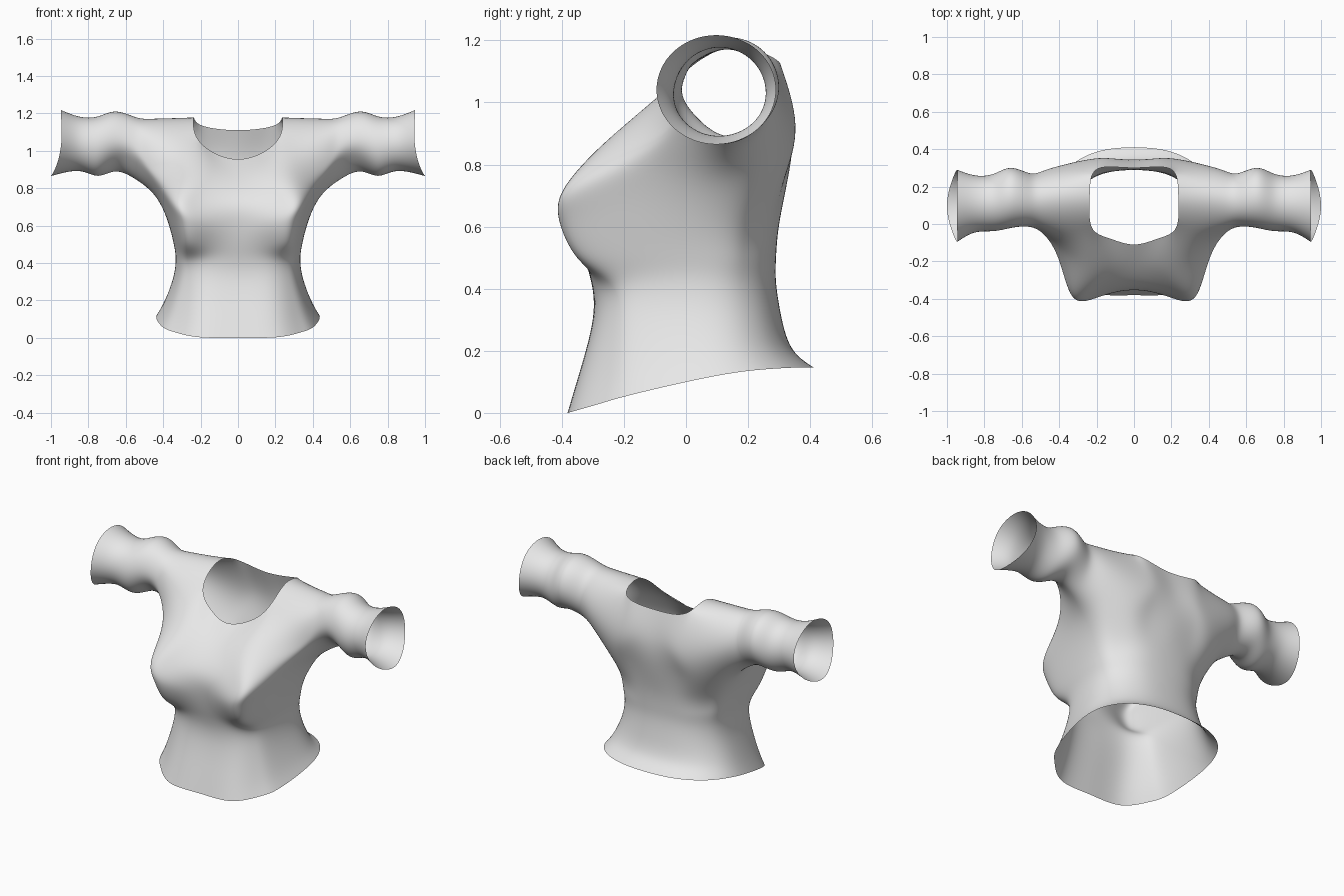
import bpy
import bmesh
from math import sin, cos, pi, radians

cube = bpy.data.objects.get("Cube")
if cube:
    bpy.data.objects.remove(cube, do_unlink=True)

# Cloth material
cloth = bpy.data.materials.new("light_grey_cloth")
cloth.use_nodes = True
grey = (0.8, 0.8, 0.8, 1.0)
cloth.diffuse_color = grey
cloth.node_tree.nodes["Principled BSDF"].inputs["Base Color"].default_value = grey

# Torso rings: front height, back height, half width, front y, bust y, back y
RINGS = [
    (0.00, 0.147, 0.44, -0.38, -0.272, 0.41),
    (0.12, 0.21, 0.397, -0.345, -0.253, 0.34),
    (0.30, 0.32, 0.35, -0.30, -0.235, 0.305),
    (0.42, 0.42, 0.335, -0.305, -0.253, 0.29),
    (0.50, 0.50, 0.345, -0.327, -0.345, 0.29),
    (0.62, 0.61, 0.375, -0.35, -0.397, 0.30),
    (0.74, 0.76, 0.43, -0.335, -0.368, 0.33),
]
ANGLES = [0, 25, 48, 66, 98, 125, 145, 163, 180]


def squared(v, exponent):
    return abs(v) ** exponent


points = {}
for r, (zf, zb, w, front, bust, back) in enumerate(RINGS):
    for k, deg in enumerate(ANGLES):
        t = radians(deg)
        x = 0.0 if k in (0, 8) else w * squared(sin(t), 0.85)
        if k == 0:
            y = front
        elif k == 1:
            y = min(front * 0.97, bust * 0.98)
        elif k == 2:
            y = bust
        elif k == 3:
            y = bust * 0.6
        else:
            y = back * squared(cos(t), 0.72)
        z = zf + (zb - zf) * sin((y - front) / (back - front) * pi / 2)
        points[k, r] = (x, y, z)

# Upper chest, neckline, upper back and shoulder
points.update({
    (0, 7): (0, -0.23, 0.86), (1, 7): (0.13, -0.24, 0.87), (2, 7): (0.28, -0.22, 0.90),
    (0, 8): (0, -0.11, 0.955), (1, 8): (0.13, -0.077, 0.99), (2, 8): (0.225, -0.02, 1.08),
    (6, 6): (0.27, 0.313, 0.77),
    (6, 7): (0.25, 0.342, 0.93), (7, 7): (0.13, 0.352, 0.93), (8, 7): (0, 0.342, 0.93),
    (6, 8): (0.22, 0.27, 1.15), (7, 8): (0.13, 0.305, 1.12), (8, 8): (0, 0.30, 1.11),
    (2, 9): (0.237, 0.13, 1.175),
})

# Armhole loop, from the armpit round the front, over the top and down the back
ARMHOLE = {
    (4, 6): (0.44, 0.10, 0.755), (3, 6): (0.42, -0.12, 0.80), (3, 7): (0.45, -0.08, 0.92),
    (3, 8): (0.45, -0.02, 1.08), (3, 9): (0.45, 0.12, 1.17), (5, 8): (0.45, 0.24, 1.12),
    (5, 7): (0.45, 0.297, 0.98), (5, 6): (0.42, 0.247, 0.80),
}
points.update(ARMHOLE)

# Sleeve rings: x, front y, back y, bottom z, top z, hollow under the front, cuff flare
SLEEVE = [
    (0.55, -0.018, 0.27, 0.85, 1.18, 0.028, 0),
    (0.655, -0.02, 0.30, 0.89, 1.21, 0.015, 0),
    (0.75, -0.038, 0.268, 0.866, 1.183, 0, 0),
    (0.85, -0.045, 0.26, 0.892, 1.183, 0, 0),
    (0.945, -0.095, 0.29, 0.865, 1.217, 0, 0.055),
]

bm = bmesh.new()
verts = {key: bm.verts.new(co) for key, co in points.items()}
verts[6, 9], verts[5, 9] = verts[2, 9], verts[3, 9]


def panel(columns, rows):
    for k in columns:
        for r in rows:
            bm.faces.new([verts[c] for c in ((k, r), (k + 1, r), (k + 1, r + 1), (k, r + 1))])


panel(range(8), range(6))
for columns, shoulder in ((range(3), 2), (range(5, 8), 5)):
    panel(columns, (6, 7))
    panel([shoulder], [8])

loop = [verts[key] for key in ARMHOLE]
for x, y0, y1, z0, z1, hollow, flare in SLEEVE:
    ring = []
    for i in range(8):
        a = 2 * pi * i / 8
        y = (y0 + y1) / 2 - (y1 - y0) / 2 * sin(a)
        z = (z0 + z1) / 2 - (z1 - z0) / 2 * cos(a)
        if i == 1:
            z += hollow
        ring.append(bm.verts.new((x + flare * max(0, cos(a)) ** 2, y, z)))
    for i in range(8):
        j = (i + 1) % 8
        bm.faces.new((loop[i], ring[i], ring[j], loop[j]))
    loop = ring

mesh = bpy.data.meshes.new("fitted_top")
bm.to_mesh(mesh)
bm.free()
mesh.materials.append(cloth)
mesh.polygons.foreach_set("use_smooth", [True] * len(mesh.polygons))
top = bpy.data.objects.new("fitted_top", mesh)
bpy.context.collection.objects.link(top)

# Mirror the half and smooth it
mirror = top.modifiers.new("mirror", "MIRROR")
mirror.use_clip = True
mirror.merge_threshold = 0.001
smooth = top.modifiers.new("smooth", "SUBSURF")
smooth.levels = smooth.render_levels = 3

# Fit the cage so that the smooth surface passes through the chosen points
targets = [v.co.copy() for v in mesh.vertices]
for _ in range(8):
    bpy.context.view_layer.update()
    surface = top.evaluated_get(bpy.context.evaluated_depsgraph_get()).data
    offsets = [goal - surface.vertices[i].co for i, goal in enumerate(targets)]
    for v, goal, offset in zip(mesh.vertices, targets, offsets):
        v.co += offset * 0.8
        if goal.x == 0:
            v.co.x = 0
    mesh.update()
    top.update_tag()
